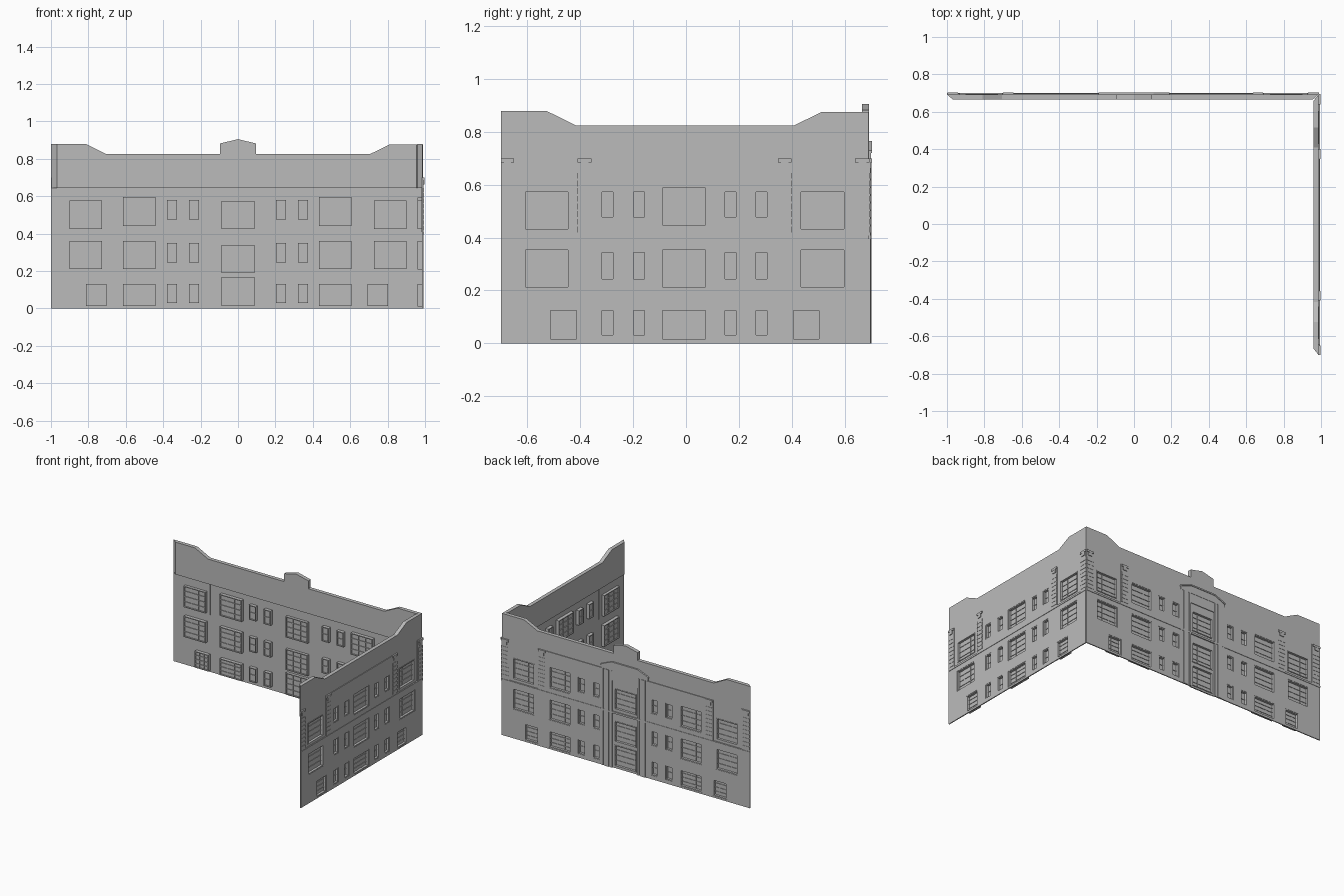
import bpy, bmesh

cube = bpy.data.objects.get("Cube")
if cube:
    bpy.data.objects.remove(cube)

stone = bpy.data.materials.new("grey_stone")
stone.use_nodes = True
GREY = (0.5, 0.5, 0.5, 1)
stone.diffuse_color = GREY
stone.node_tree.nodes["Principled BSDF"].inputs["Base Color"].default_value = GREY


# Each wall is drawn in (u along, d outward, z up) and then placed
def place_back(u, d, z):
    return (u, 0.692 + d, z)


def place_side(u, d, z):
    return (0.987 + d, u, z)


class Part:
    def __init__(self, name, place):
        self.name, self.place, self.bm = name, place, bmesh.new()

    def prism(self, outline, d0, d1, mitre=0):
        """Extrude a (u, z) outline from d0 to d1, mitring the ends of the d0 face."""
        lo, hi = min(p[0] for p in outline), max(p[0] for p in outline)

        def inset(u):
            return min(max(u, lo + mitre), hi - mitre)
        inner = [self.bm.verts.new(self.place(inset(u), d0, z)) for u, z in outline]
        outer = [self.bm.verts.new(self.place(u, d1, z)) for u, z in outline]
        self.bm.faces.new(inner)
        self.bm.faces.new(outer[::-1])
        for i in range(len(outline)):
            j = (i + 1) % len(outline)
            self.bm.faces.new((inner[j], inner[i], outer[i], outer[j]))

    def box(self, u0, u1, z0, z1, d0, d1):
        self.prism([(u0, z0), (u1, z0), (u1, z1), (u0, z1)], d0, d1)

    def sheet(self, rect, holes, d0, d1):
        """Flat slab with rectangular openings."""
        u0, u1, z0, z1 = rect
        us = sorted({u0, u1} | {u for h in holes for u in h[:2] if u0 < u < u1})
        zs = sorted({z0, z1} | {z for h in holes for z in h[2:] if z0 < z < z1})
        grid = {}

        def vert(u, z):
            if (u, z) not in grid:
                grid[u, z] = self.bm.verts.new(self.place(u, d1, z))
            return grid[u, z]
        faces = []
        for a, b in zip(us, us[1:]):
            for c, e in zip(zs, zs[1:]):
                mu, mz = (a + b) / 2, (c + e) / 2
                if not any(h[0] < mu < h[1] and h[2] < mz < h[3] for h in holes):
                    faces.append(self.bm.faces.new((vert(a, c), vert(b, c), vert(b, e), vert(a, e))))
        result = bmesh.ops.extrude_face_region(self.bm, geom=faces, use_keep_orig=True)
        moved = [g for g in result["geom"] if isinstance(g, bmesh.types.BMVert)]
        shift = [p - q for p, q in zip(self.place(0, d0, 0), self.place(0, d1, 0))]
        bmesh.ops.translate(self.bm, verts=moved, vec=shift)

    def finish(self):
        bmesh.ops.recalc_face_normals(self.bm, faces=self.bm.faces)
        mesh = bpy.data.meshes.new(self.name)
        self.bm.to_mesh(mesh)
        self.bm.free()
        mesh.materials.append(stone)
        bpy.context.collection.objects.link(bpy.data.objects.new(self.name, mesh))


def add_window(frames, panes, rect):
    """Deep reveal, recessed pane, sash bars and transom."""
    u0, u1, z0, z1 = rect
    t, back = 0.006, -0.026
    for a, b in ((u0, u0 + t), (u1 - t, u1)):
        frames.box(a, b, z0, z1, back, 0.003)
    for a, b in ((z0, z0 + t), (z1 - t, z1)):
        frames.box(u0, u1, a, b, back, 0.003)
    panes.box(u0, u1, z0, z1, -0.018, -0.014)
    wide = u1 - u0 > 0.08
    columns, rows = (3, 4) if wide else (1, 2)
    for i in range(1, columns):
        u = u0 + (u1 - u0) * i / columns
        frames.box(u - 0.002, u + 0.002, z0, z1, -0.023, -0.012)
    for i in range(1, rows):
        z = z0 + (z1 - z0) * i / rows
        frames.box(u0, u1, z - 0.002, z + 0.002, -0.023, -0.010)


BIG, SMALL, DOOR = 0.087, 0.027, 0.055
PLATE = 0.005


def build_wall(side, place, ends, skyline, windows, bays, pilasters):
    parts = {n: Part(side + "_" + n, place) for n in
             ("wall", "bay_panels", "parapet", "window_frames", "window_panes",
              "quoins", "brackets", "string_course")}
    lo, hi = ends
    rects = [(c - w, c + w, z0, z1) for c, w, z0, z1 in windows]

    # Wall skin with openings, and set-back panels in the bays
    parts["wall"].sheet((lo, hi, 0, 0.70), rects + bays, -0.002, PLATE)
    for bay in bays:
        parts["bay_panels"].sheet(bay, rects, -0.006, 0)

    # Parapet with mitred ends
    outline = [(lo, 0.645)] + skyline + [(hi, 0.645)]
    parts["parapet"].prism(outline, -0.027, 0, mitre=0.033)

    for rect in rects:
        add_window(parts["window_frames"], parts["window_panes"], rect)

    # Quoined pilasters with a scroll block on top
    for a, b in pilasters:
        for i in range(8):
            z = 0.42 + i * 0.029
            parts["quoins"].box(a, b, z, z + 0.022, 0, PLATE + 0.002)
        parts["brackets"].box(a, b, 0.685, 0.70, 0, 0.011)
        parts["brackets"].box(a + 0.012, b - 0.012, 0.662, 0.685, 0, 0.010)

    # Thin course between the storeys
    parts["string_course"].box(lo, hi, 0.395, 0.408, 0, PLATE + 0.003)
    for part in parts.values():
        part.finish()


def storey(centres, half, z0, z1):
    return [(c, half, z0, z1) for c in centres]


# Back wall
small = (-0.353, -0.235, 0.23, 0.347)
inner, corner = (-0.527, 0.521), (-0.815, 0.813)
back_windows = (
    storey(corner, BIG, 0.425, 0.578) + storey(inner, BIG, 0.44, 0.595)
    + storey(small, SMALL, 0.475, 0.58)
    + storey(corner + inner, BIG, 0.21, 0.36) + storey(small, SMALL, 0.245, 0.35)
    + storey((-0.759, 0.748), DOOR, 0.012, 0.13) + storey(inner, BIG, 0.012, 0.13)
    + storey(small, SMALL, 0.028, 0.13)
    + storey((0,), BIG, 0.425, 0.575) + storey((0,), BIG, 0.19, 0.34)
    + storey((0,), BIG, 0.013, 0.168))
back_sky = [(-1, 0.878), (-0.81, 0.878), (-0.705, 0.825), (-0.097, 0.825),
            (-0.097, 0.882), (0, 0.905), (0.097, 0.882), (0.097, 0.825),
            (0.705, 0.825), (0.81, 0.876), (0.988, 0.876)]
build_wall("back", place_back, (-1, 0.988), back_sky, back_windows,
           [(-0.93, -0.705, 0.41, 0.70), (0.695, 0.925, 0.41, 0.70),
            (-0.102, 0.102, 0, 0.70)],
           [(-0.998, -0.94), (-0.70, -0.645), (0.635, 0.69), (0.93, 0.988)])

# Side wall
small = (-0.297, -0.178, 0.168, 0.286)
corner, mid = (-0.527, 0.516), (-0.008,)
side_windows = (
    storey(corner, BIG, 0.426, 0.578) + storey(mid, BIG, 0.441, 0.593)
    + storey(small, SMALL, 0.472, 0.578)
    + storey(corner + mid, BIG, 0.207, 0.36) + storey(small, SMALL, 0.237, 0.35)
    + storey((-0.464, 0.455), DOOR, 0.01, 0.13) + storey(mid, BIG, 0.01, 0.13)
    + storey(small, SMALL, 0.025, 0.13))
side_sky = [(-0.70, 0.878), (-0.525, 0.878), (-0.418, 0.825),
            (0.41, 0.825), (0.515, 0.876), (0.692, 0.876)]
build_wall("side", place_side, (-0.70, 0.692), side_sky, side_windows,
           [(-0.645, -0.41, 0.41, 0.70), (0.40, 0.635, 0.41, 0.70)],
           [(-0.70, -0.65), (-0.41, -0.357), (0.348, 0.40), (0.64, 0.695)])

# Centre bay: paired ribs, scroll blocks and a stepped pediment band
ribs = Part("entrance_ribs", place_back)
for s in (-1, 1):
    for a, b, d in ((0.102, 0.115, 0.008), (0.128, 0.163, 0.010), (0.172, 0.182, 0.008)):
        ribs.box(min(s * a, s * b), max(s * a, s * b), 0, 0.70, 0, d)
ribs.finish()
pediment = Part("entrance_pediment", place_back)
half = [(0.185, 0.70), (0.185, 0.725), (0.10, 0.76)]
pediment.prism(half + [(-u, z) for u, z in reversed(half)], -0.002, 0.007)
cap = [(0.19, 0.72), (0.19, 0.73), (0.103, 0.765)]
rim = [(0.10, 0.755), (0.185, 0.72)]
pediment.prism(cap + [(-u, z) for u, z in reversed(cap)]
               + [(-u, z) for u, z in reversed(rim)] + rim[:1], -0.001, 0.011)
pediment.box(-0.102, 0.102, 0.63, 0.70, 0, PLATE)
pediment.finish()
